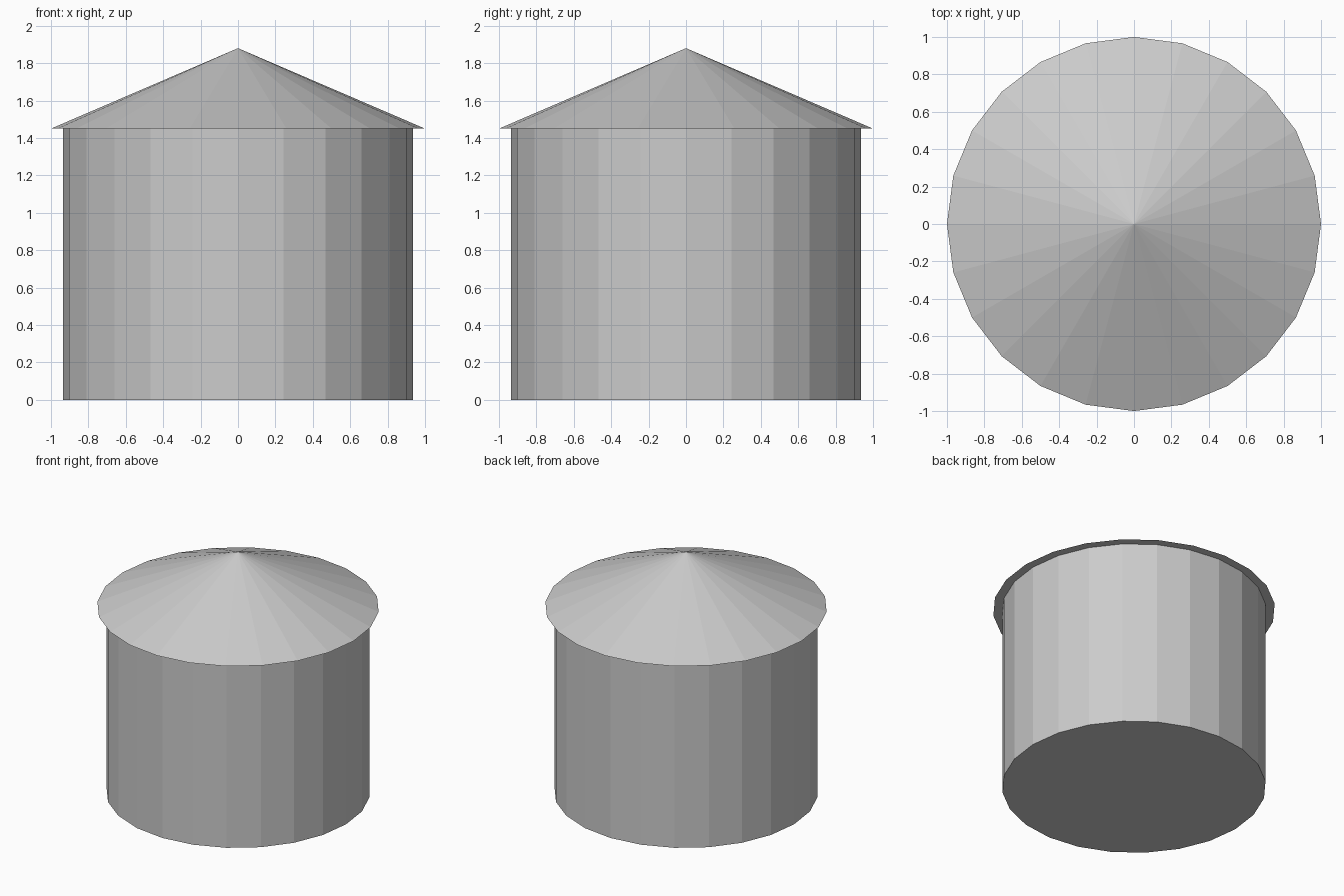
import bpy

SIDES = 24
EAVE_Z = 1.45
TOP_Z = 1.88

cube = bpy.data.objects.get("Cube")
if cube:
    bpy.data.objects.remove(cube, do_unlink=True)

# Single plain metal grey
grey = bpy.data.materials.new("light_grey")
grey.use_nodes = True
colour = (0.6, 0.6, 0.6, 1)
grey.diffuse_color = colour
grey.node_tree.nodes["Principled BSDF"].inputs["Base Color"].default_value = colour


def add_round(name, bottom_radius, top_radius, z0, z1):
    """Faceted, capped cylinder or cone between two heights."""
    bpy.ops.mesh.primitive_cone_add(
        vertices=SIDES, radius1=bottom_radius, radius2=top_radius,
        depth=z1 - z0, location=(0, 0, (z0 + z1) / 2))
    obj = bpy.context.object
    obj.name = name
    obj.data.materials.append(grey)
    return obj


# Tank wall with its flat floor
add_round("tank_body", 0.935, 0.935, 0, EAVE_Z)

# Conical roof overhanging the wall
add_round("roof", 1, 0, EAVE_Z, TOP_Z)
